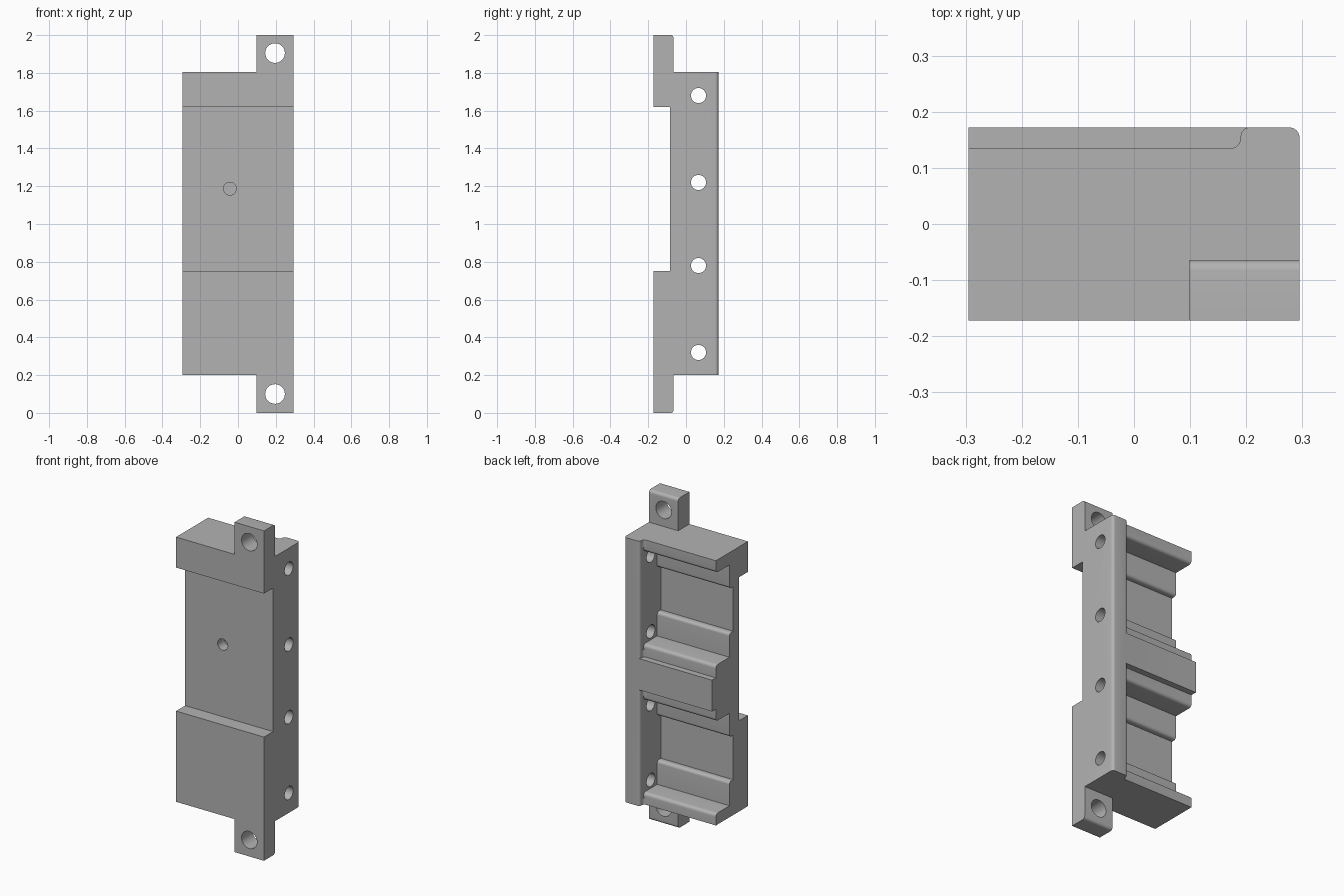
import bpy, bmesh, math
from mathutils import Vector

old = bpy.data.objects.get("Cube")
if old:
    bpy.data.objects.remove(old, do_unlink=True)

grey = bpy.data.materials.new("plain grey")
grey.use_nodes = True
COLOUR = (0.45, 0.45, 0.45, 1)
grey.diffuse_color = COLOUR
grey.node_tree.nodes["Principled BSDF"].inputs["Base Color"].default_value = COLOUR


def rounded(points, steps=6):
    """Turn (u, v, radius) corners into an outline with filleted corners."""
    out = []
    for i, (u, v, r) in enumerate(points):
        p = Vector((u, v))
        if r == 0:
            out.append(p)
            continue
        before = (Vector(points[i - 1][:2]) - p).normalized()
        after = (Vector(points[(i + 1) % len(points)][:2]) - p).normalized()
        centre = p + (before + after) * r
        for k in range(steps + 1):
            t = k / steps * math.pi / 2
            out.append(centre - after * r * math.cos(t) - before * r * math.sin(t))
    return out


def prism(name, outline, axis, low, high):
    """Extrude an outline along x (y, z outline), y (x, z) or z (x, y)."""
    def place(p, d):
        return {"x": (d, p[0], p[1]), "y": (p[0], d, p[1]), "z": (p[0], p[1], d)}[axis]
    bm = bmesh.new()
    face = bm.faces.new([bm.verts.new(place(p, low)) for p in outline])
    grown = bmesh.ops.extrude_face_region(bm, geom=[face])
    shift = Vector(place((0, 0), high - low))
    bmesh.ops.translate(bm, vec=shift, verts=[g for g in grown["geom"] if isinstance(g, bmesh.types.BMVert)])
    bmesh.ops.recalc_face_normals(bm, faces=bm.faces)
    mesh = bpy.data.meshes.new(name)
    bm.to_mesh(mesh)
    bm.free()
    mesh.materials.append(grey)
    obj = bpy.data.objects.new(name, mesh)
    bpy.context.scene.collection.objects.link(obj)
    return obj


def rectangle(u0, u1, v0, v1):
    return [(u0, v0), (u1, v0), (u1, v1), (u0, v1)]


def circle(u, v, r, n=32):
    return [(u + r * math.cos(2 * math.pi * k / n), v + r * math.sin(2 * math.pi * k / n)) for k in range(n)]


def combine(target, tool, operation):
    mod = target.modifiers.new(operation.lower(), "BOOLEAN")
    mod.operation, mod.object, mod.solver = operation, tool, "EXACT"
    bpy.context.view_layer.objects.active = target
    bpy.ops.object.modifier_apply(modifier=mod.name)
    bpy.data.objects.remove(tool, do_unlink=True)


W, D = 0.295, 0.172          # half width and half depth
LEDGE, STEP, FLOOR = 0.135, 0.005, -0.03
WALL = 0.19                  # inner side of the rail

# Main block with the raised rail along one side
plan = rounded([(-W, -D, 0), (W, -D, 0), (W, D, 0.018), (WALL, D, 0.016),
                (WALL, LEDGE, 0.018), (-W, LEDGE, 0)])
bracket = prism("bracket_body", plan, "z", 0.2, 1.805)

# Crossbar between the two pockets
combine(bracket, prism("crossbar", rectangle(0, D, 0.905, 1.095), "x", -W, 0.23), "UNION")

# Front recess
combine(bracket, prism("front_recess", rectangle(-0.3, -0.085, 0.75, 1.62), "x", -0.4, 0.4), "DIFFERENCE")

# Stepped pockets on the back, open on one side
half = [(0.3, 0.31, 0), (LEDGE, 0.31, 0), (LEDGE, 0.28, 0.02), (STEP, 0.28, 0),
        (STEP, 0.135, 0.018), (FLOOR, 0.135, 0)]
for middle in (0.55, 1.45):
    corners = [(y, middle - dz, r) for y, dz, r in half]
    corners += [(y, middle + dz, r) for y, dz, r in reversed(half)]
    combine(bracket, prism("pocket", rounded(corners), "x", -0.4, WALL), "DIFFERENCE")

# Mounting tabs at both ends, each with a hole
for end, inner in ((0, 0.3), (2, 1.7)):
    side = rounded([(-D, end, 0), (-0.065, end, 0.018), (-0.065, inner, 0), (-D, inner, 0)])
    combine(bracket, prism("tab", side, "x", 0.098, W), "UNION")
for z in (0.1, 1.905):
    combine(bracket, prism("tab_hole", circle(0.196, z, 0.052), "y", -0.4, 0.2), "DIFFERENCE")

# Row of holes through the rail
for z in (0.32, 0.78, 1.22, 1.68):
    combine(bracket, prism("rail_hole", circle(0.066, z, 0.04), "x", 0.1, 0.4), "DIFFERENCE")

# Blind hole in the front
combine(bracket, prism("front_hole", circle(-0.043, 1.187, 0.034), "y", -0.2, -0.02), "DIFFERENCE")

# Smooth the fillets and bores, keep edges sharp
bpy.ops.object.select_all(action="DESELECT")
bracket.select_set(True)
bpy.context.view_layer.objects.active = bracket
bpy.ops.object.shade_smooth_by_angle(angle=math.radians(30))
